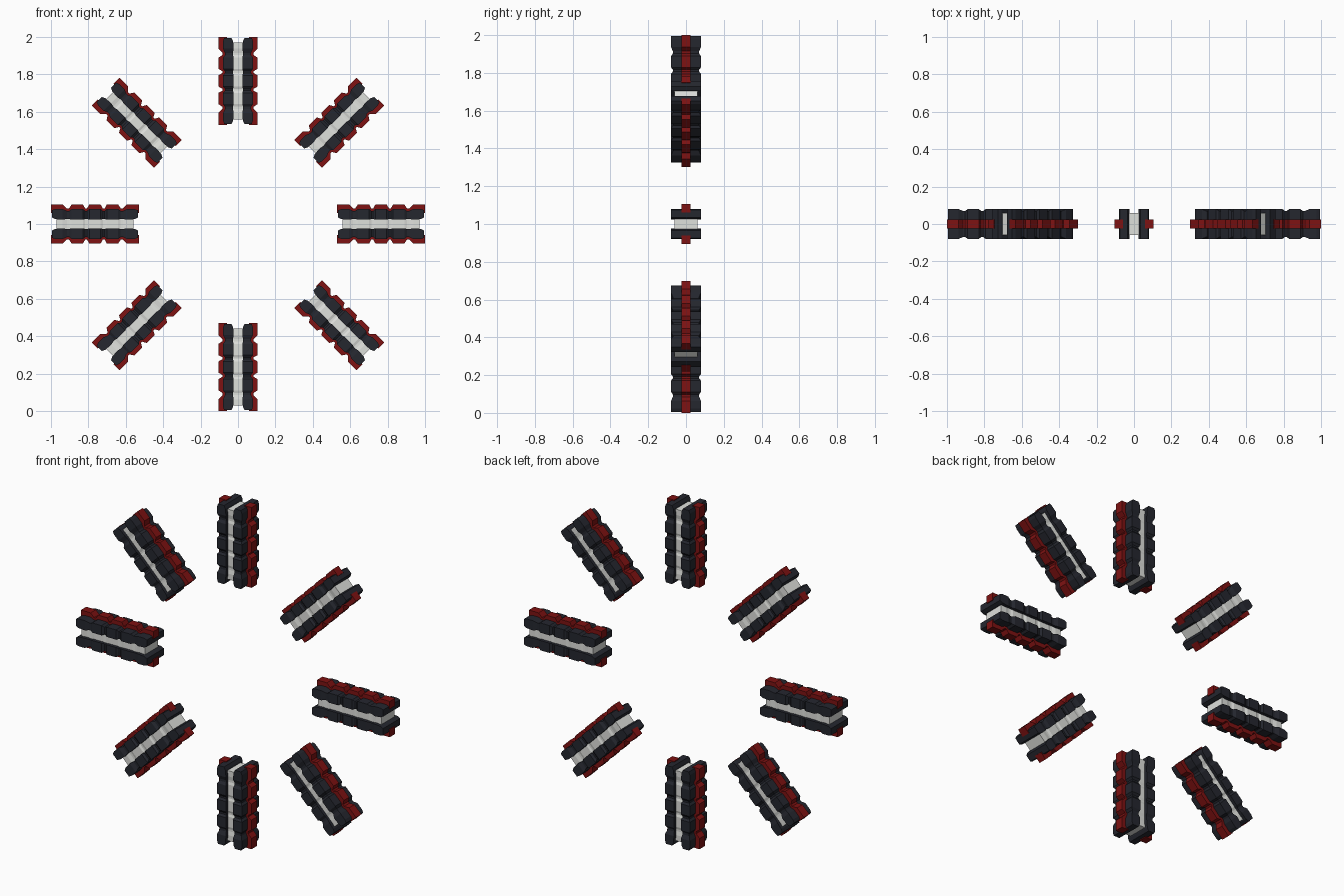
import bpy, bmesh, math
from mathutils import Matrix

if "Cube" in bpy.data.objects:
    bpy.data.objects.remove(bpy.data.objects["Cube"])


def material(name, rgb):
    m = bpy.data.materials.new(name)
    m.diffuse_color = (*rgb, 1)
    m.use_nodes = True
    m.node_tree.nodes["Principled BSDF"].inputs["Base Color"].default_value = m.diffuse_color
    return m


DARK = material("dark slate", (0.018, 0.020, 0.028))
RED = material("deep red", (0.21, 0.006, 0.006))
WHITE = material("off white", (0.74, 0.75, 0.72))

RADIUS = 0.765      # distance of each arm's middle from the ring centre
HALF = 0.235        # half length of an arm


def stations():
    """Five ribs along the arm: (position, 1 = full rib / 0 = groove)."""
    half = [(0.0, 1), (0.030, 1), (0.042, 0), (0.052, 0), (0.064, 1),
            (0.124, 1), (0.138, 0), (0.150, 0), (0.172, 1), (HALF, 1)]
    return [(-t, k) for t, k in reversed(half[1:])] + half


def loft(bm, rings):
    """Skin rectangular sections (z, x0, x1, half_y) and cap both ends."""
    loops = [[bm.verts.new((x, y, z)) for x, y in
              ((x0, -hy), (x1, -hy), (x1, hy), (x0, hy))]
             for z, x0, x1, hy in rings]
    for a, b in zip(loops, loops[1:]):
        for i in range(4):
            j = (i + 1) % 4
            bm.faces.new((a[i], a[j], b[j], b[i]))
    bm.faces.new(loops[0])
    bm.faces.new(loops[-1])


def make_mesh(name, rings, mat, mirrored=True):
    bm = bmesh.new()
    loft(bm, rings)
    if mirrored:
        loft(bm, [(z, -x1, -x0, hy) for z, x0, x1, hy in rings])
    bmesh.ops.recalc_face_normals(bm, faces=bm.faces)
    me = bpy.data.meshes.new(name)
    bm.to_mesh(me)
    bm.free()
    me.materials.append(mat)
    return me


# ribbed dark rails either side of the core, with chamfered tips
rail = [(t, 0.023 if k else 0.027, 0.080 if k else 0.070, 0.079 if k else 0.070)
        for t, k in stations()[1:-1]]
rail = [(-0.230, 0.035, 0.074, 0.079), (-0.212, 0.026, 0.080, 0.079)] + rail + \
       [(0.212, 0.026, 0.080, 0.079), (0.230, 0.035, 0.074, 0.079)]

# ribbed red strips along the outer faces of the rails
strip = [(t, 0.060, 0.105 if k else 0.083, 0.025) for t, k in stations()]

# pale core between the rails, slightly wider at the grooves
core = [(t, -0.026 if k else -0.032, 0.026 if k else 0.032, 0.060 if k else 0.056)
        for t, k in stations()[1:-1]]
core = [(-0.205, -0.030, 0.030, 0.060)] + core + [(0.205, -0.030, 0.030, 0.060)]

parts = [("dark_rails", make_mesh("dark_rails", rail, DARK)),
         ("red_strips", make_mesh("red_strips", strip, RED)),
         ("pale_core", make_mesh("pale_core", core, WHITE, False))]

# eight arms arranged in a standing ring
for i in range(8):
    place = (Matrix.Translation((0, 0, 1)) @ Matrix.Rotation(i * math.pi / 4, 4, 'Y')
             @ Matrix.Translation((0, 0, RADIUS)))
    for name, me in parts:
        ob = bpy.data.objects.new(f"{name}_{i + 1}", me)
        ob.matrix_world = place
        bpy.context.collection.objects.link(ob)
